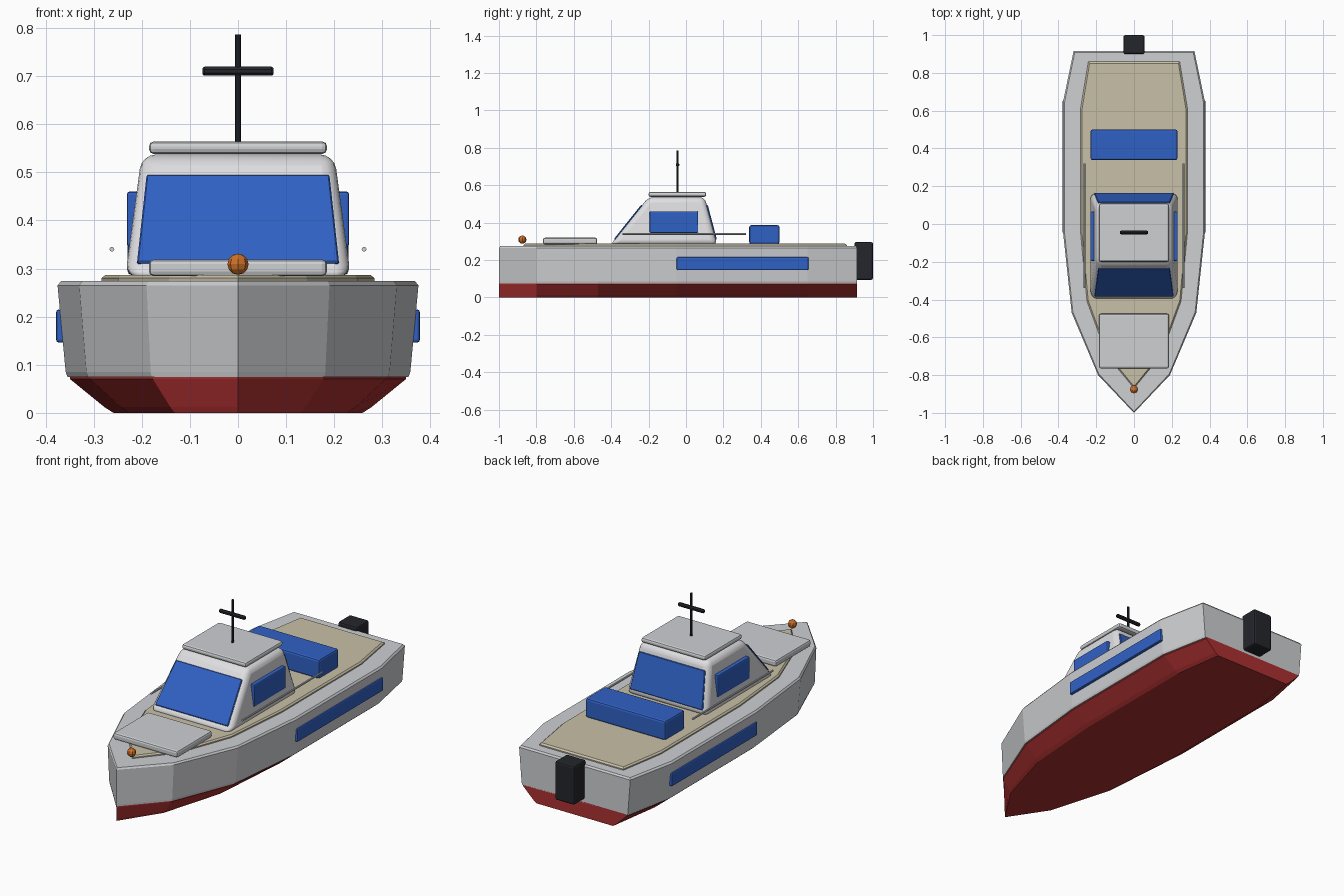
import bpy
import math
from mathutils import Vector

if "Cube" in bpy.data.objects:
    bpy.data.objects.remove(bpy.data.objects["Cube"], do_unlink=True)


def material(name, r, g, b):
    m = bpy.data.materials.new(name)
    m.use_nodes = True
    m.diffuse_color = (r, g, b, 1)
    m.node_tree.nodes["Principled BSDF"].inputs["Base Color"].default_value = (r, g, b, 1)
    return m


GREY = material("hull grey", 0.62, 0.63, 0.65)
WHITE = material("cabin white", 0.74, 0.74, 0.76)
RED = material("keel red", 0.42, 0.03, 0.03)
BLUE = material("glass blue", 0.03, 0.12, 0.56)
SAND = material("deck sand", 0.58, 0.53, 0.39)
BLACK = material("motor black", 0.018, 0.019, 0.025)
ORANGE = material("lamp orange", 0.62, 0.16, 0.02)


def finish(obj, name, mat, bevel=0.0, segments=2, smooth=False):
    obj.name = name
    obj.data.materials.append(mat)
    if bevel:
        mod = obj.modifiers.new("Bevel", "BEVEL")
        mod.width, mod.segments, mod.limit_method = bevel, segments, "ANGLE"
        mod.angle_limit = math.radians(35)
    if smooth:
        bpy.ops.object.select_all(action="DESELECT")
        obj.select_set(True)
        bpy.context.view_layer.objects.active = obj
        bpy.ops.object.shade_smooth_by_angle(angle=math.radians(40))
    return obj


def loft(name, rings, mat, **kw):
    """Closed solid through counter-clockwise rings listed from bottom to top."""
    n = len(rings[0])
    verts = [p for ring in rings for p in ring]
    faces = [list(range(n))[::-1], list(range(len(verts) - n, len(verts)))]
    for k in range(len(rings) - 1):
        for i in range(n):
            j = (i + 1) % n
            faces.append([k * n + i, k * n + j, k * n + n + j, k * n + n + i])
    mesh = bpy.data.meshes.new(name)
    mesh.from_pydata(verts, [], faces)
    obj = bpy.data.objects.new(name, mesh)
    bpy.context.collection.objects.link(obj)
    return finish(obj, name, mat, **kw)


def rect(x, y0, y1, z):
    return [(-x, y0, z), (x, y0, z), (x, y1, z), (-x, y1, z)]


def box(name, lo, hi, mat, bevel=0.01, segments=2):
    ring = [[(lo[0], lo[1], z), (hi[0], lo[1], z), (hi[0], hi[1], z), (lo[0], hi[1], z)]
            for z in (lo[2], hi[2])]
    return loft(name, ring, mat, bevel=bevel, segments=segments)


def rod(name, centre, radius, length, axis, mat, sides=8, bevel=0.0):
    rot = {"x": (0, math.pi / 2, 0), "y": (math.pi / 2, 0, 0), "z": (0, 0, 0)}[axis]
    bpy.ops.mesh.primitive_cylinder_add(vertices=sides, radius=radius, depth=length,
                                        location=centre, rotation=rot)
    return finish(bpy.context.object, name, mat, bevel=bevel, segments=1)


# Hull plan: starboard stations from bow to stern, mirrored into a full outline
STATIONS = [(0.19, -0.8), (0.33, -0.47), (0.375, -0.05), (0.375, 0.65), (0.32, 0.915)]


def plan(z, sx, sy=1.0):
    right = [(x * sx, y * sy, z) for x, y in STATIONS]
    return [(0, -sy, z)] + right + [(-x, y, z) for x, y, z in reversed(right)]


loft("keel", [plan(0, 0.69), plan(0.012, 0.74), plan(0.07, 0.93), plan(0.08, 0.93)], RED)
loft("hull", [plan(0.075, 0.945), plan(0.085, 0.955), plan(0.265, 1.0), plan(0.274, 0.98, 0.993)], GREY)
loft("deck", [plan(0.268, 0.755, 0.94), plan(0.28, 0.755, 0.94), plan(0.287, 0.735, 0.93)], SAND)
deck = bpy.data.objects["deck"]
for v in deck.data.vertices:          # deck stops well short of the stem
    if v.co.y < 0:
        v.co.y *= 0.925

# Cabin with rounded corners and a flat roof plate
loft("cabin", [rect(0.235, -0.405, 0.168, 0.28), rect(0.2, -0.2, 0.1, 0.537)], WHITE,
     bevel=0.03, segments=4, smooth=True)
box("roof", (-0.185, -0.2, 0.538), (0.185, 0.108, 0.564), GREY)


def slope_window(name, y_low, y_high, z_low, z_high, side):
    """Thin pane on the sloping front (-1) or back (1) of the cabin."""
    pane = [Vector(p) for p in ((-0.21, y_low, z_low), (0.21, y_low, z_low),
                                (0.19, y_high, z_high), (-0.19, y_high, z_high))]
    normal = Vector((0, side * (z_high - z_low), abs(y_high - y_low))).normalized()
    if side > 0:
        pane.reverse()
    loft(name, [[p - normal * 0.004 for p in pane], [p + normal * 0.005 for p in pane]],
         BLUE, bevel=0.003, segments=1)


def front_y(z):
    return -0.405 + (z - 0.28) * 0.205 / 0.257


def back_y(z):
    return 0.168 - (z - 0.28) * 0.068 / 0.257


slope_window("windshield", front_y(0.31), front_y(0.493), 0.31, 0.493, -1)
slope_window("rear_window", back_y(0.31), back_y(0.493), 0.31, 0.493, 1)

# Paired side parts
for side, label in ((1, "left"), (-1, "right")):
    def pair(lo, hi):
        xs = sorted((side * lo, side * hi))
        return xs[0], xs[1]
    a, b = pair(0.205, 0.231)
    box(label + "_cabin_window", (a, -0.195, 0.345), (b, 0.065, 0.46), BLUE, 0.006)
    a, b = pair(0.352, 0.378)
    box(label + "_hull_window", (a, -0.05, 0.146), (b, 0.655, 0.215), BLUE, 0.006)
    rod(label + "_rail", (side * 0.262, -0.01, 0.34), 0.005, 0.66, "y", GREY)

# Deck fittings
box("bow_hatch", (-0.185, -0.765, 0.284), (0.185, -0.475, 0.319), GREY)
box("stern_bench", (-0.23, 0.338, 0.286), (0.23, 0.5, 0.386), BLUE)
box("outboard_motor", (-0.056, 0.9, 0.094), (0.056, 1.0, 0.296), BLACK)

# Mast with crossbar
rod("mast", (0, -0.045, 0.674), 0.006, 0.224, "z", BLACK)
rod("mast_crossbar", (0, -0.045, 0.71), 0.011, 0.148, "x", BLACK, bevel=0.007)

# Bow lamp
bpy.ops.mesh.primitive_uv_sphere_add(segments=8, ring_count=6, radius=0.022,
                                     location=(0, -0.875, 0.309))
finish(bpy.context.object, "bow_lamp", ORANGE)
